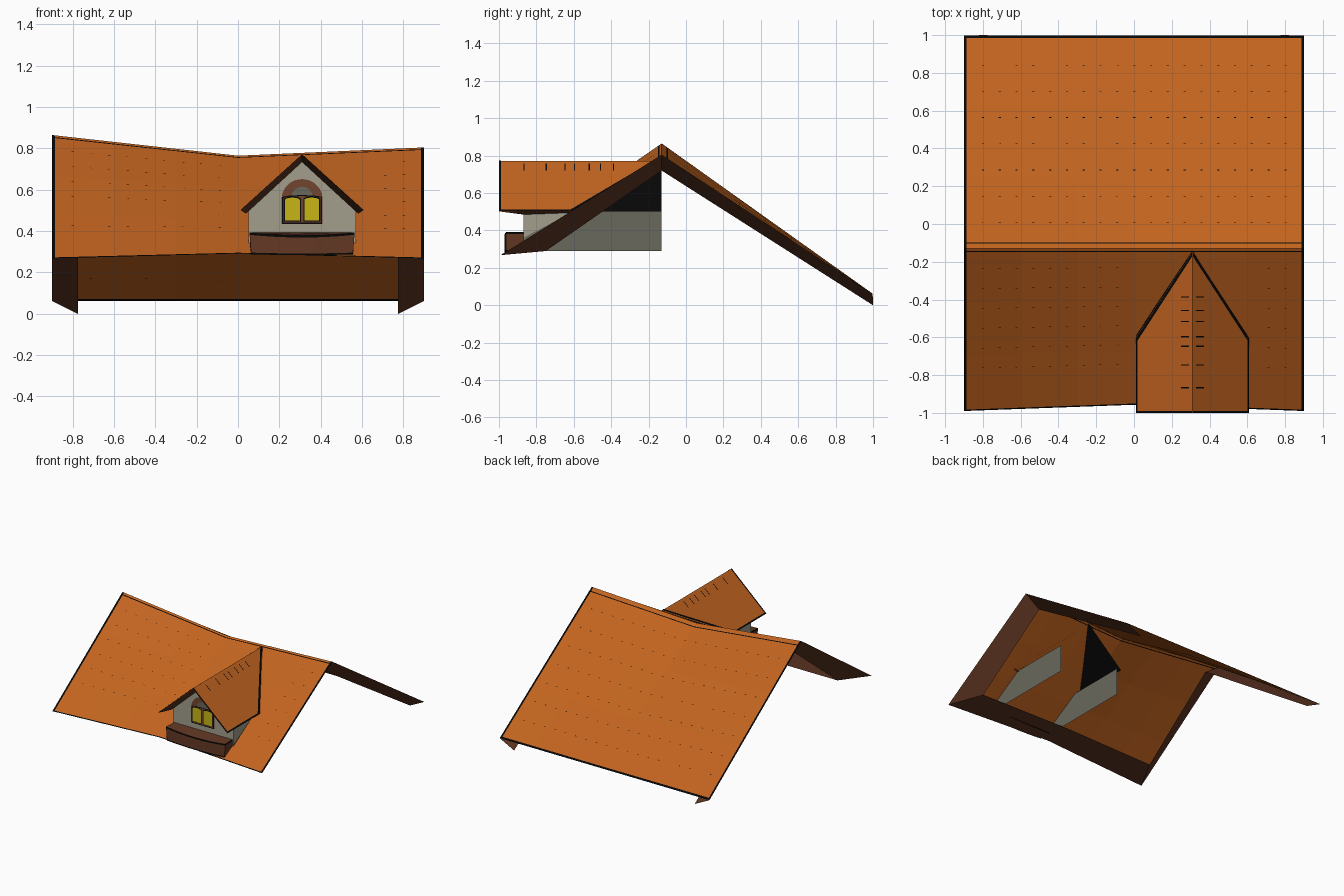
import bpy, math

if "Cube" in bpy.data.objects:
    bpy.data.objects.remove(bpy.data.objects["Cube"])

def mat(name, rgb):
    m = bpy.data.materials.new(name)
    m.diffuse_color = (*rgb, 1)
    m.use_nodes = True
    m.node_tree.nodes["Principled BSDF"].inputs["Base Color"].default_value = m.diffuse_color
    return m

TILE = mat("orange tile", (0.54, 0.126, 0.014))
WOOD = mat("dark wood", (0.105, 0.034, 0.015))
BOX = mat("box brown", (0.125, 0.04, 0.018))
STONE = mat("grey stone", (0.36, 0.345, 0.27))
SHADE = mat("dark stone", (0.14, 0.14, 0.11))
INK = mat("black ink", (0.002, 0.002, 0.002))
GLASS = mat("yellow glass", (0.57, 0.47, 0.008))
FRAME = mat("window brown", (0.17, 0.06, 0.03))

def build(name, verts, faces, mats, idx=None):
    me = bpy.data.meshes.new(name)
    me.from_pydata(verts, [], faces)
    for m in mats:
        me.materials.append(m)
    if idx:
        for p, i in zip(me.polygons, idx):
            p.material_index = i
    ob = bpy.data.objects.new(name, me)
    bpy.context.collection.objects.link(ob)
    return ob

def lerp3(x, a, b, c):
    """Value along x from the left end, through the middle, to the right end."""
    t = abs(x) / 0.9
    return b + ((a if x < 0 else c) - b) * t

def roof(x, v, lift=0.0):
    """Point on the sagging roof; v = -1 front eave, 0 ridge, 1 back eave."""
    ridge = lerp3(x, 0.865, 0.765, 0.805)
    if v < 0:
        ey, ez = lerp3(x, -0.99, -0.957, -0.99), lerp3(x, 0.268, 0.292, 0.268)
    else:
        ey, ez = 0.998, 0.062
    t = abs(v)
    return (x, -0.13 + (ey + 0.13) * t, ridge + (ez - ridge) * t + lift)

# main roof: one sheet with dark border strips and thin ridge seams
xs = [-0.9, -0.886, -0.6, -0.3, 0, 0.3, 0.6, 0.886, 0.9]
vs = [-1, -0.992, -0.66, -0.33, -0.022, -0.015, 0, 0.024, 0.029, 0.33, 0.66, 0.988, 1]
verts = [roof(x, v) for v in vs for x in xs]
n = len(xs)
faces, idx = [], []
for j in range(len(vs) - 1):
    for i in range(n - 1):
        faces.append((j * n + i, j * n + i + 1, (j + 1) * n + i + 1, (j + 1) * n + i))
        idx.append(1 if i in (0, n - 2) or j in (0, 4, 7, len(vs) - 2) else 0)
build("main_roof", verts, faces, [TILE, INK], idx)

# short dark tile marks lying on the roof
verts, faces = [], []
for j in range(-6, 8):
    for i in range(19):
        x, v = -0.8 + i * 0.089, j * 0.123
        if j and not (v < 0 and -0.02 < x < 0.64):
            k = len(verts)
            verts += [roof(x + a * 0.006, v + b * 0.0015, 0.002)
                      for a, b in ((-1, -1), (1, -1), (1, 1), (-1, 1))]
            faces.append((k, k + 1, k + 2, k + 3))
build("tile_marks", verts, faces, [INK])

# wooden boards under the gable ends, slanting inward
for s, name in ((-1, "left_gable_board"), (1, "right_gable_board")):
    inner = [(s * 0.775, -0.75, 0.29), (s * 0.775, -0.13, 0.78 if s < 0 else 0.72),
             (s * 0.775, 1.0, 0.0)]
    outer = [roof(s * 0.9, v) for v in (-1, 0, 1)]
    build(name, outer + inner, [(0, 1, 4, 3), (1, 2, 5, 4)], [WOOD])

# soffit under the front eave
build("front_soffit",
      [roof(-0.9, -1), roof(0, -1), roof(0.9, -1),
       (-0.775, -0.75, 0.29), (0, -0.74, 0.296), (0.775, -0.75, 0.29)],
      [(0, 1, 4, 3), (1, 2, 5, 4)], [WOOD])

# dormer roof: tiled outside, black where it runs on beneath the main roof
CX, HW = 0.31, 0.298
for s, side in ((-1, "left"), (1, "right")):
    def slope(t, y, lift=0.0):
        """Point on this dormer slope; t = 0 ridge, 1 eave."""
        return (CX + s * (HW * t + lift * 0.67), y, 0.772 - 0.27 * t + lift * 0.74)

    build(side + "_dormer_roof",
          [slope(0, -1), slope(0, -0.145), slope(1, -0.6), slope(1, -1),
           slope(1, -0.13), slope(0, -0.13)],
          [(0, 1, 2, 3), (1, 5, 4, 2)], [TILE, INK], [0, 1])
    # dark edge lines along the front, the eave and the valley
    edges = [((0, -1), (1, -1), (1, -0.989), (0, -0.989)),
             ((0.972, -1), (1, -1), (1, -0.6), (0.972, -0.6)),
             ((0, -0.15), (1, -0.605), (0.98, -0.622), (0, -0.172))]
    build(side + "_dormer_edging", [slope(t, y, 0.003) for e in edges for t, y in e],
          [(0, 1, 2, 3), (4, 5, 6, 7), (8, 9, 10, 11)], [INK])
    # row of tile marks along each slope
    marks = []
    for y in (-0.87, -0.75, -0.65, -0.6, -0.52, -0.46, -0.39):
        marks += [slope(0.06, y, 0.002), slope(0.06, y + 0.006, 0.002),
                  slope(0.2, y + 0.006, 0.002), slope(0.2, y, 0.002)]
    build(side + "_dormer_marks", marks,
          [tuple(range(k, k + 4)) for k in range(0, len(marks), 4)], [INK])
    # soffit running from the roof edge in to the gable and side walls
    wx = CX + s * 0.26
    build(side + "_dormer_soffit",
          [slope(0, -1), slope(1, -1), (wx + s * 0.012, -0.87, 0.485), (CX, -0.87, 0.735),
           (wx, -0.6, 0.495), slope(1, -0.6)],
          [(0, 1, 2, 3), (1, 5, 4, 2)], [WOOD])
    # dormer side wall: light stone outside, darker beneath the main roof
    build(side + "_dormer_wall",
          [(wx, -0.87, 0.29), (wx, -0.13, 0.29), (wx, -0.13, 0.502), (wx, -0.6, 0.502),
           (wx, -0.87, 0.502), (wx, -0.87, 0.36)],
          [(0, 1, 2, 3, 5), (5, 3, 4)], [SHADE, STONE], [0, 1])

# dormer gable wall
build("dormer_gable",
      [(CX - 0.26, -0.87, 0.29), (CX + 0.26, -0.87, 0.29), (CX + 0.26, -0.87, 0.5),
       (CX, -0.87, 0.738), (CX - 0.26, -0.87, 0.5)], [(0, 1, 2, 3, 4)], [STONE])

# arched window built from thin layered plates
def arch(name, cx, hw, z0, z1, rise, y, m):
    pts = [(cx - hw, y, z0), (cx + hw, y, z0)]
    for k in range(11):
        a = math.pi * k / 10
        pts.append((cx + hw * math.cos(a), y, z1 + rise * math.sin(a)))
    build(name, pts, [tuple(range(len(pts)))], [m])

arch("window_surround", CX, 0.1, 0.435, 0.555, 0.097, -0.873, FRAME)
arch("window_tympanum", CX, 0.05, 0.5, 0.57, 0.045, -0.875, SHADE)
arch("window_outline", CX, 0.096, 0.435, 0.564, 0.01, -0.877, INK)
arch("window_frame", CX, 0.091, 0.441, 0.56, 0.009, -0.878, FRAME)
for s, side in ((-1, "left"), (1, "right")):
    arch(side + "_pane_outline", CX + s * 0.047, 0.041, 0.447, 0.555, 0.012, -0.8795, INK)
    arch(side + "_pane", CX + s * 0.047, 0.036, 0.452, 0.551, 0.011, -0.881, GLASS)

# gently bowed flower box beneath the window, with dark rims
N = 8
levels = [0.288, 0.296, 0.382, 0.393]
verts = []
for z in levels:
    for k in range(N + 1):
        t = 2 * k / N - 1
        dip = 0.013 if z > 0.35 else 0.004
        verts.append((CX + t * (0.246 + (z - 0.288) * 0.08), -0.97 + 0.008 * t * t,
                      z - dip * (1 - t * t)))
    verts += [(CX + 0.25, -0.868, z), (CX - 0.25, -0.868, z)]
m = N + 3
faces, idx = [], []
for j in range(3):
    for k in range(m):
        q = (k + 1) % m
        faces.append((j * m + k, j * m + q, (j + 1) * m + q, (j + 1) * m + k))
        idx.append(0 if j == 1 else 1)
faces += [tuple(reversed(range(m))), tuple(range(3 * m, 4 * m))]
idx += [0, 0]
build("flower_box", verts, faces, [BOX, INK], idx)
